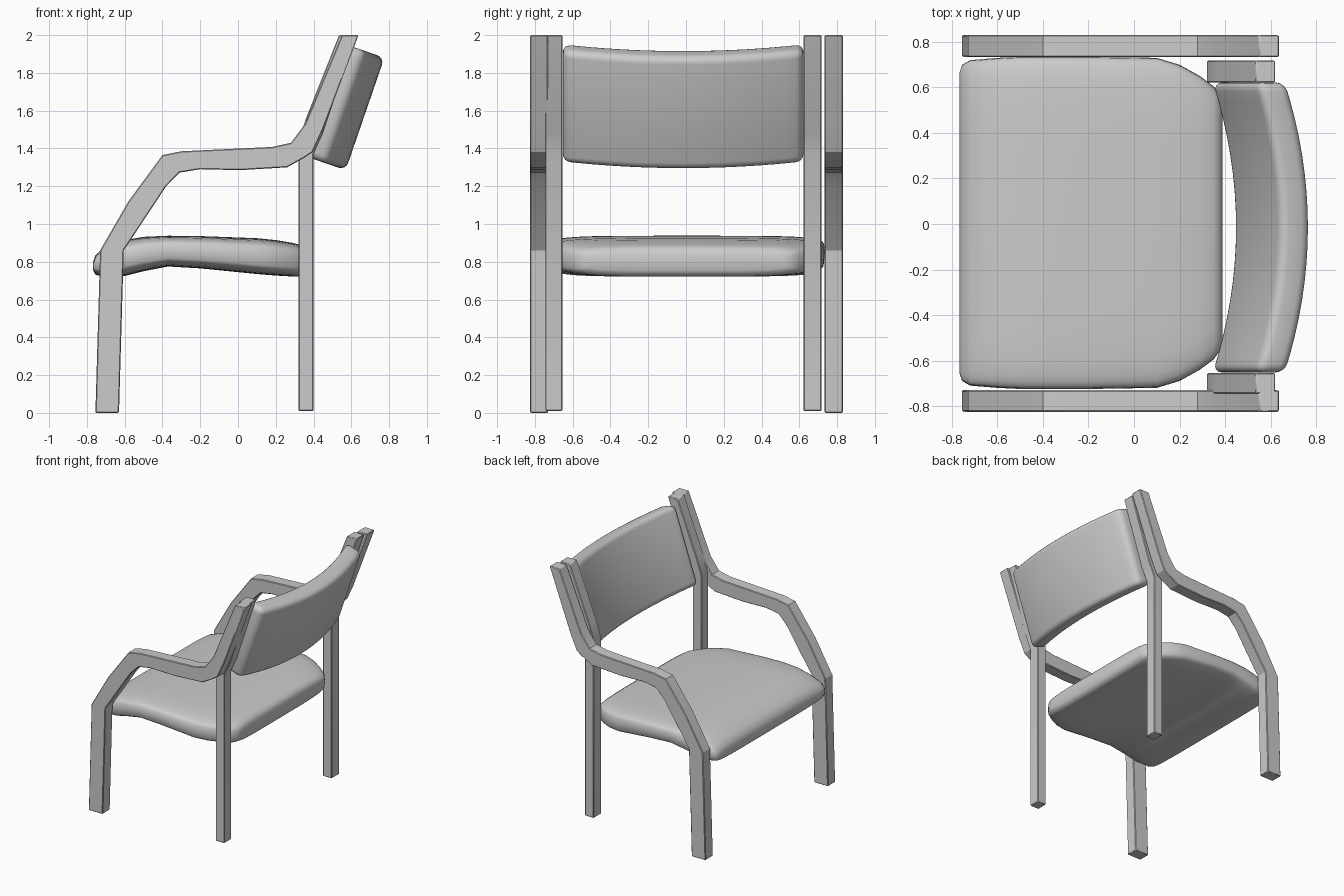
import bpy, bmesh
from math import sin, cos, pi, radians, copysign

if "Cube" in bpy.data.objects:
    bpy.data.objects.remove(bpy.data.objects["Cube"])


def finish(name, bm, bevel=0.0, segments=1, angle=40):
    bmesh.ops.recalc_face_normals(bm, faces=bm.faces)
    me = bpy.data.meshes.new(name)
    bm.to_mesh(me)
    bm.free()
    ob = bpy.data.objects.new(name, me)
    bpy.context.collection.objects.link(ob)
    if bevel:
        mod = ob.modifiers.new("bevel", 'BEVEL')
        mod.width, mod.segments = bevel, segments
        mod.limit_method, mod.angle_limit = 'ANGLE', radians(45)
    me.shade_smooth()
    me.set_sharp_from_angle(angle=radians(angle))
    return ob


def loft(rings):
    """Skin a list of closed rings and cap both ends."""
    bm = bmesh.new()
    vs = [[bm.verts.new(p) for p in ring] for ring in rings]
    n = len(vs[0])
    for a, b in zip(vs, vs[1:]):
        for i in range(n):
            bm.faces.new((a[i], a[(i + 1) % n], b[(i + 1) % n], b[i]))
    bm.faces.new(vs[0])
    bm.faces.new(vs[-1])
    return bm


def plank(name, profile, y0, y1):
    bm = loft([[(x, y, z) for x, z in profile] for y in (y0, y1)])
    return finish(name, bm, 0.005, 1, 25)


# bent side frames: front leg, armrest and outer back upright in one piece
frame = [(-.755, 0), (-.73, .86), (-.58, 1.12), (-.40, 1.365), (-.30, 1.385),
         (.18, 1.408), (.28, 1.43), (.355, 1.53), (.55, 2), (.638, 2),
         (.45, 1.50), (.395, 1.38), (.35, 1.35), (.26, 1.30), (.01, 1.285),
         (-.20, 1.29), (-.31, 1.272), (-.38, 1.20), (-.605, .86), (-.63, 0)]
plank("side_frame_left", frame, .733, .83)
plank("side_frame_right", frame, -.825, -.73)

# back legs with slanted upper posts
post = [(.32, .01), (.40, .01), (.40, 1.37), (.45, 1.48), (.622, 2),
        (.535, 2), (.36, 1.56), (.32, 1.44)]
plank("back_leg_left", post, .622, .718)
plank("back_leg_right", post, -.745, -.655)

# seat cushion: x, bottom z, top z, half width
stations = [(-.767, .755, .80, .66), (-.755, .732, .835, .695), (-.72, .722, .87, .715),
            (-.60, .725, .915, .725), (-.50, .75, .932, .73), (-.37, .775, .938, .73),
            (-.20, .765, .936, .73), (.10, .735, .925, .725), (.20, .727, .915, .695),
            (.29, .722, .90, .645), (.35, .722, .885, .60), (.375, .732, .87, .565),
            (.388, .755, .845, .53)]


def seat_ring(x, zb, zt, w, n=40):
    ring = []
    for i in range(n):
        c, s = cos(2 * pi * i / n), sin(2 * pi * i / n)
        py = copysign(abs(c) ** .4, c)
        pz = copysign(abs(s) ** .4, s)
        ring.append((x, .005 + w * py, (zb + zt) / 2 + (zt - zb) / 2 * pz))
    return ring


finish("seat", loft([seat_ring(*s) for s in stations]), angle=60)

# backrest cushion: tilted pad bowed backwards
tilt, height, thick, bow, half = radians(19), .63, .14, .108, .637
rings = []
for i in range(17):
    t = i / 8 - 1
    ring = []
    for v, w in ((0, 0), (0, height), (thick, height), (thick, 0)):
        d = -v - bow * t * t
        ring.append((.57 + d * cos(tilt) + w * sin(tilt), -.015 + half * t,
                     1.285 - d * sin(tilt) + w * cos(tilt)))
    rings.append(ring)
finish("backrest", loft(rings), .04, 4, 180)
